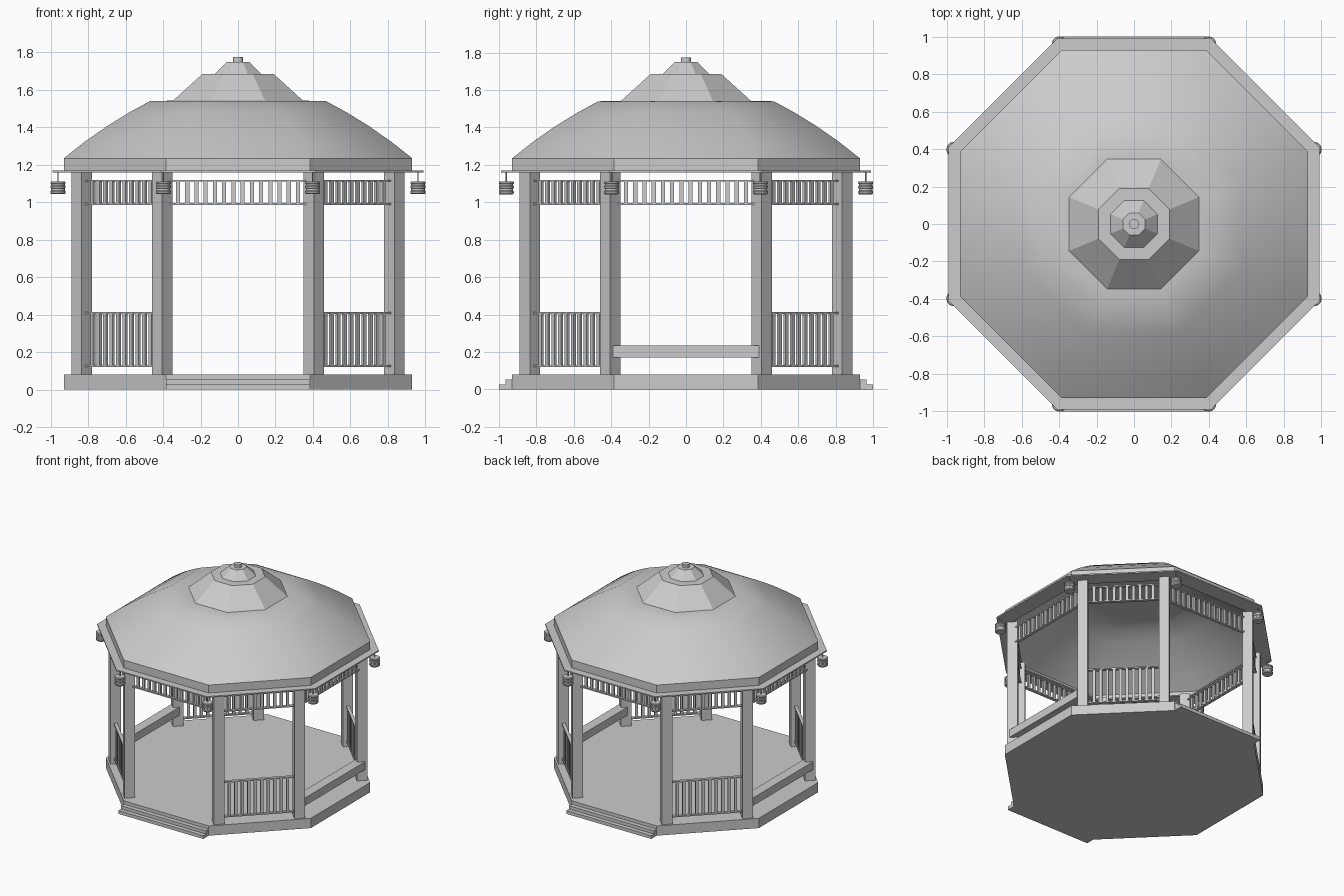
import bpy, bmesh, math
from mathutils import Matrix, Vector

if "Cube" in bpy.data.objects:
    bpy.data.objects.remove(bpy.data.objects["Cube"])

K = 1 / math.cos(math.pi / 8)


def finish(name, bm, smooth=None):
    me = bpy.data.meshes.new(name)
    bmesh.ops.recalc_face_normals(bm, faces=bm.faces)
    bm.to_mesh(me)
    bm.free()
    ob = bpy.data.objects.new(name, me)
    bpy.context.collection.objects.link(ob)
    if smooth:
        bpy.ops.object.select_all(action='DESELECT')
        ob.select_set(True)
        bpy.context.view_layer.objects.active = ob
        bpy.ops.object.shade_smooth_by_angle(angle=math.radians(smooth))
    return ob


def lathe(bm, profile, n=8, center=(0, 0), closed=False, caps=False):
    """Loft n-gon rings; for octagons the profile holds apothem, z."""
    k = K if n == 8 else 1
    rings = [[bm.verts.new((center[0] + r * k * math.cos((i + .5) * math.tau / n),
                            center[1] + r * k * math.sin((i + .5) * math.tau / n), z))
              for i in range(n)] for r, z in profile]
    pairs = list(zip(rings, rings[1:]))
    if closed:
        pairs.append((rings[-1], rings[0]))
    for a, b in pairs:
        for i in range(n):
            j = (i + 1) % n
            bm.faces.new((a[i], a[j], b[j], b[i]))
    if caps:
        bm.faces.new(rings[0])
        bm.faces.new(rings[-1])


def box(bm, c, size, rot=0):
    m = Matrix.Translation(c) @ Matrix.Rotation(rot, 4, 'Z') @ Matrix.Diagonal((*size, 1))
    bmesh.ops.create_cube(bm, size=1, matrix=m)


def octa(name, profile, closed=False, caps=False, smooth=None):
    bm = bmesh.new()
    lathe(bm, profile, 8, (0, 0), closed, caps)
    return finish(name, bm, smooth)


# Deck, eaves and roof
octa("deck", [(.93, 0), (.93, .08)], caps=True)
octa("eave_plate", [(.86, 1.16), (.99, 1.16), (.99, 1.17), (.86, 1.17)], closed=True)
octa("fascia", [(.93, 1.165), (.93, 1.235)])
octa("roof", [(.93, 1.235), (.82, 1.322), (.70, 1.406), (.58, 1.48), (.47, 1.54), (.33, 1.543)],
     smooth=40)
octa("lower_cupola", [(.35, 1.54), (.19, 1.685)], caps=True)
octa("upper_cupola", [(.125, 1.685), (.06, 1.75)], caps=True)
bm = bmesh.new()
lathe(bm, [(.027, 1.75), (.027, 1.775)], 16, caps=True)
finish("finial", bm, 40)

# Steps front and back
bm = bmesh.new()
for s in (-1, 1):
    box(bm, (0, s * .96, .0135), (.77, .08, .027))
    box(bm, (0, s * .943, .0265), (.77, .045, .053))
finish("steps", bm)

# Posts, in order around the octagon
corners = [Vector((.835, .405)), Vector((.405, .835)), Vector((-.405, .835)), Vector((-.835, .405)),
           Vector((-.835, -.405)), Vector((-.405, -.835)), Vector((.405, -.835)), Vector((.835, -.405))]
bm = bmesh.new()
for c in corners:
    box(bm, (c.x, c.y, .6225), (.078, .078, 1.085), math.pi / 4)
finish("posts", bm)


def railing(bm, a, b, z0, z1, count):
    d = b - a
    length = d.length
    ang = math.atan2(d.y, d.x)
    mid = (a + b) / 2
    for z in (z0, z1):
        box(bm, (mid.x, mid.y, z), (length - .05, .026, .01), ang)
    for i in range(count):
        p = a + d * ((.06 + (length - .12) * (i + .5) / count) / length)
        box(bm, (p.x, p.y, (z0 + z1) / 2), (.022, .016, z1 - z0), ang)


# Upper frieze on every side, lower railing on the diagonals
bm_up, bm_low = bmesh.new(), bmesh.new()
for i in range(8):
    a, b = corners[i], corners[(i + 1) % 8]
    diagonal = i % 2 == 0
    railing(bm_up, a, b, .99, 1.115, 10 if diagonal else 14)
    if diagonal:
        railing(bm_low, a, b, .125, .408, 10)
finish("upper_frieze", bm_up)
finish("lower_railings", bm_low)

# Benches on the left and right
bm = bmesh.new()
for s in (-1, 1):
    box(bm, (s * .84, 0, .2025), (.08, .78, .065))
finish("benches", bm)

# Hanging lanterns below the eave corners
bm = bmesh.new()
for i in range(8):
    t = (i + .5) * math.tau / 8
    c = (1.04 * math.cos(t), 1.04 * math.sin(t))
    lathe(bm, [(.036, 1.043), (.041, 1.05), (.041, 1.058), (.037, 1.062), (.037, 1.073),
               (.041, 1.077), (.041, 1.085), (.037, 1.089), (.037, 1.097), (.041, 1.101),
               (.041, 1.108), (.036, 1.112)], 16, c, caps=True)
    lathe(bm, [(.004, 1.11), (.004, 1.165)], 6, c, caps=True)
finish("lanterns", bm, 35)
